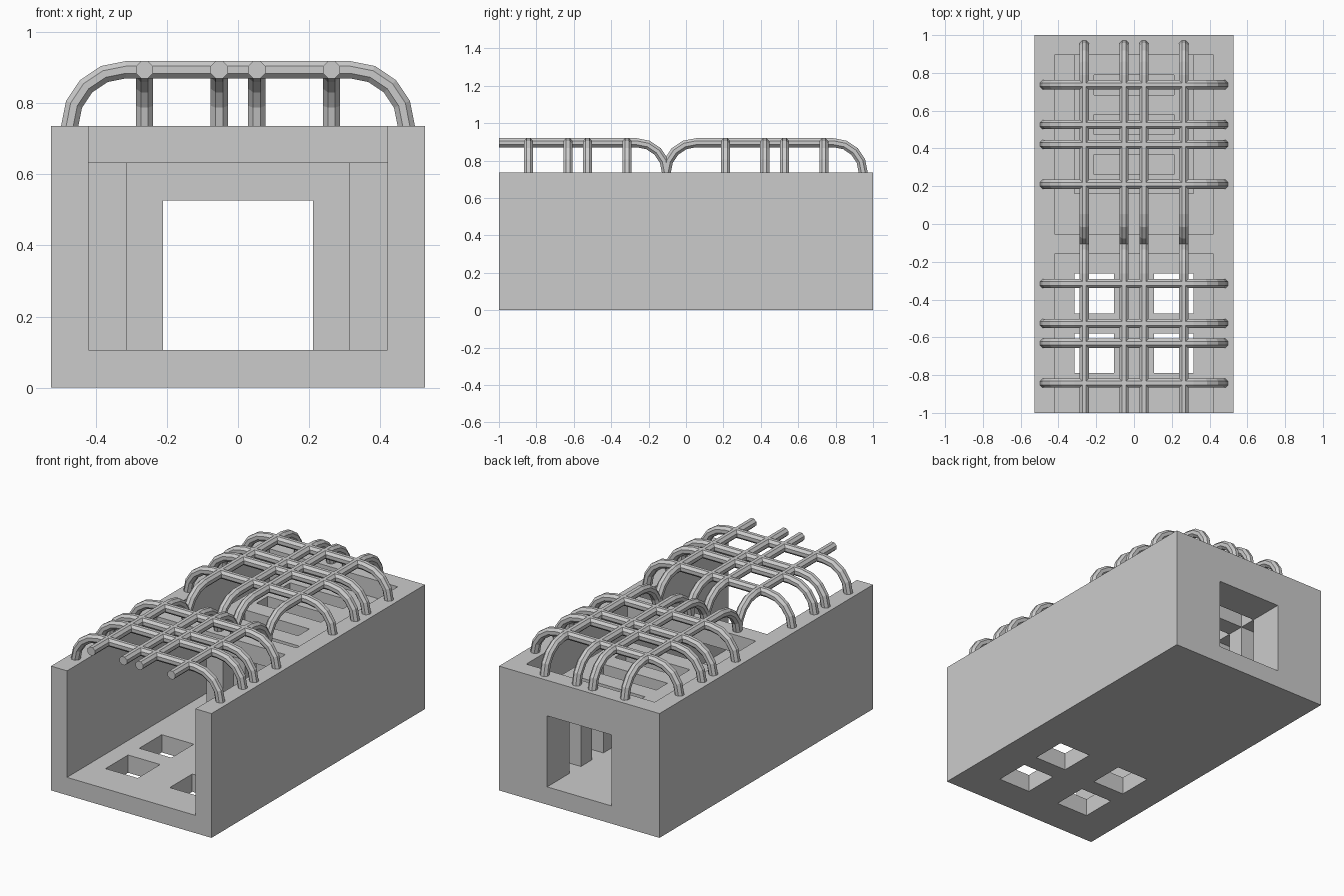
import bpy, bmesh, math
from mathutils import Vector

if "Cube" in bpy.data.objects:
    bpy.data.objects.remove(bpy.data.objects["Cube"])

U = 2 / 19  # the whole model sits on a grid of 10 x 19 x 7 units

grey = bpy.data.materials.new("stone_grey")
grey.diffuse_color = (0.6, 0.6, 0.6, 1)
grey.use_nodes = True
grey.node_tree.nodes["Principled BSDF"].inputs["Base Color"].default_value = grey.diffuse_color


def finish(bm, name):
    bmesh.ops.recalc_face_normals(bm, faces=bm.faces)
    mesh = bpy.data.meshes.new(name)
    bm.to_mesh(mesh)
    bm.free()
    mesh.materials.append(grey)
    bpy.context.collection.objects.link(bpy.data.objects.new(name, mesh))


def solid(i, j, k):
    """Is grid cell (x, y, z) filled?"""
    if not (0 <= i < 10 and 0 <= j < 19 and 0 <= k < 7):
        return False
    if k == 0:                                   # floor with four square holes
        return not (i in (2, 3, 6, 7) and j in (2, 3, 5, 6))
    if i in (0, 9):                              # side walls
        return True
    passage = 3 <= i <= 6 and k <= 4
    if j == 18:                                  # back wall with doorway
        return not passage
    if j == 8:                                   # beam between the two bays
        return k == 6
    if 11 <= j <= 17 and 2 <= i <= 7 and k <= 5:  # ribbed tunnel
        if passage:
            return False
        if j in (12, 14, 16):                    # side windows and roof slots
            return k == 5 and i in (2, 7)
        return True
    return False


# Shell: only the boundary faces of the filled cells
bm = bmesh.new()
verts = {}


def vert(p):
    if p not in verts:
        verts[p] = bm.verts.new(((p[0] - 5) * U, (p[1] - 9.5) * U, p[2] * U))
    return verts[p]


for i in range(10):
    for j in range(19):
        for k in range(7):
            if not solid(i, j, k):
                continue
            for axis in range(3):
                for side in (0, 1):
                    n = [i, j, k]
                    n[axis] += 2 * side - 1
                    if solid(*n):
                        continue
                    quad = []
                    for a, b in ((0, 0), (1, 0), (1, 1), (0, 1)):
                        p = [i, j, k]
                        p[axis] += side
                        p[(axis + 1) % 3] += a
                        p[(axis + 2) % 3] += b
                        quad.append(vert(tuple(p)))
                    bm.faces.new(quad if side else quad[::-1])
finish(bm, "shell")


def bar(name, start, end, across, along_y, open_start=False):
    """Octagonal bar, bent down to the wall top at its ends (grid units)."""
    steps = [math.radians(22.5 * n) for n in range(5)]
    up = [(start + 1.5 * (1 - math.cos(t)), 7 + 1.5 * math.sin(t), math.sin(t), math.cos(t)) for t in steps]
    down = [(end - 1.5 * (1 - math.cos(t)), 7 + 1.5 * math.sin(t), math.sin(t), -math.cos(t)) for t in steps[::-1]]
    path = ([(start, 8.5, 1, 0)] if open_start else up) + down
    bm = bmesh.new()
    rings = []
    for s, h, ts, th in path:
        ring = []
        for n in range(8):
            a = math.radians(22.5 + 45 * n)
            c, d = 0.25 * math.cos(a), 0.25 * math.sin(a)
            q, w, z = s - th * c, across + d, h + ts * c
            ring.append(bm.verts.new(Vector((w, q, z) if along_y else (q, w, z)) * U))
        rings.append(ring)
    for r0, r1 in zip(rings, rings[1:]):
        for n in range(8):
            m = (n + 1) % 8
            bm.faces.new((r0[n], r0[m], r1[m], r1[n]))
    bm.faces.new(rings[0])
    bm.faces.new(rings[-1])
    finish(bm, name)


# Bars over both bays
for y in (-8, -6, -5, -3, 2, 4, 5, 7):
    bar("cross_bar", -4.5, 4.5, y, False)
for x in (-2.5, -0.5, 0.5, 2.5):
    bar("front_long_bar", -9.5, -1, x, True, open_start=True)
    bar("back_long_bar", -1, 9, x, True)
